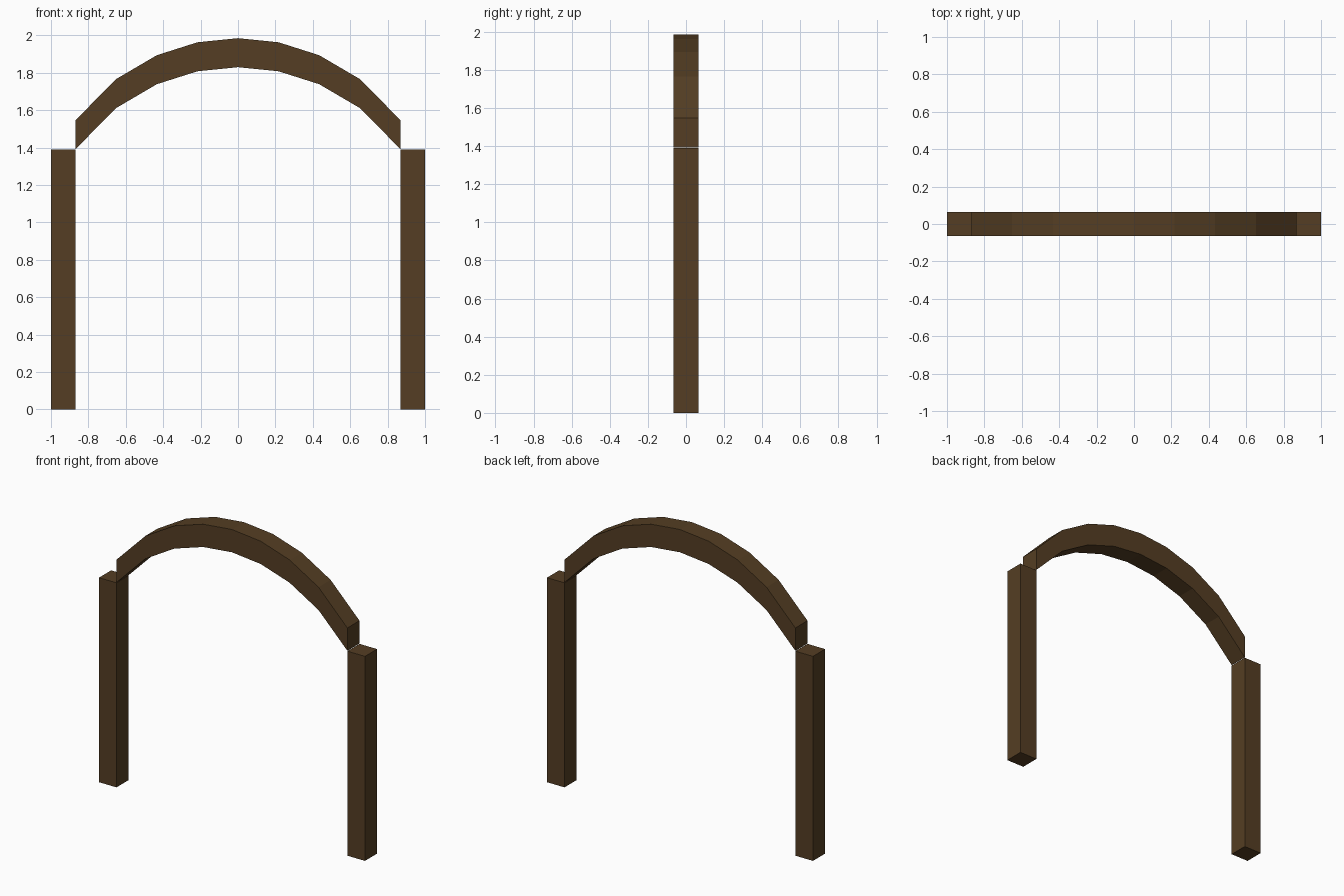
import bpy, bmesh, math

if "Cube" in bpy.data.objects:
    bpy.data.objects.remove(bpy.data.objects["Cube"])

wood = bpy.data.materials.new("dark brown wood")
wood.diffuse_color = (0.09, 0.048, 0.017, 1)
wood.use_nodes = True
wood.node_tree.nodes["Principled BSDF"].inputs["Base Color"].default_value = wood.diffuse_color

HALF = 0.065     # half depth of the frame
INNER = 0.868    # inner face of the posts
POST_H = 1.39
RADIUS = 1.08    # arch curvature
THICK = 0.155
CROWN = 1.985


def prism(name, outline):
    """Extrude an x-z outline through the frame depth."""
    bm = bmesh.new()
    face = bm.faces.new([bm.verts.new((x, -HALF, z)) for x, z in outline])
    geo = bmesh.ops.extrude_face_region(bm, geom=[face])["geom"]
    bmesh.ops.translate(bm, vec=(0, 2 * HALF, 0),
                        verts=[v for v in geo if isinstance(v, bmesh.types.BMVert)])
    bmesh.ops.recalc_face_normals(bm, faces=bm.faces)
    mesh = bpy.data.meshes.new(name)
    bm.to_mesh(mesh)
    bm.free()
    mesh.materials.append(wood)
    obj = bpy.data.objects.new(name, mesh)
    bpy.context.collection.objects.link(obj)
    return obj


# Posts
for side, label in ((-1, "left_post"), (1, "right_post")):
    a, b = side * INNER, side
    prism(label, [(a, 0), (b, 0), (b, POST_H), (a, POST_H)])

# Arch beam: eight segments of equal width, constant vertical thickness
xs = [INNER * i / 4 for i in range(-4, 5)]
top = [(x, CROWN - RADIUS + math.sqrt(RADIUS ** 2 - x * x)) for x in xs]
bottom = [(x, z - THICK) for x, z in reversed(top)]
prism("arch_beam", top + bottom)
